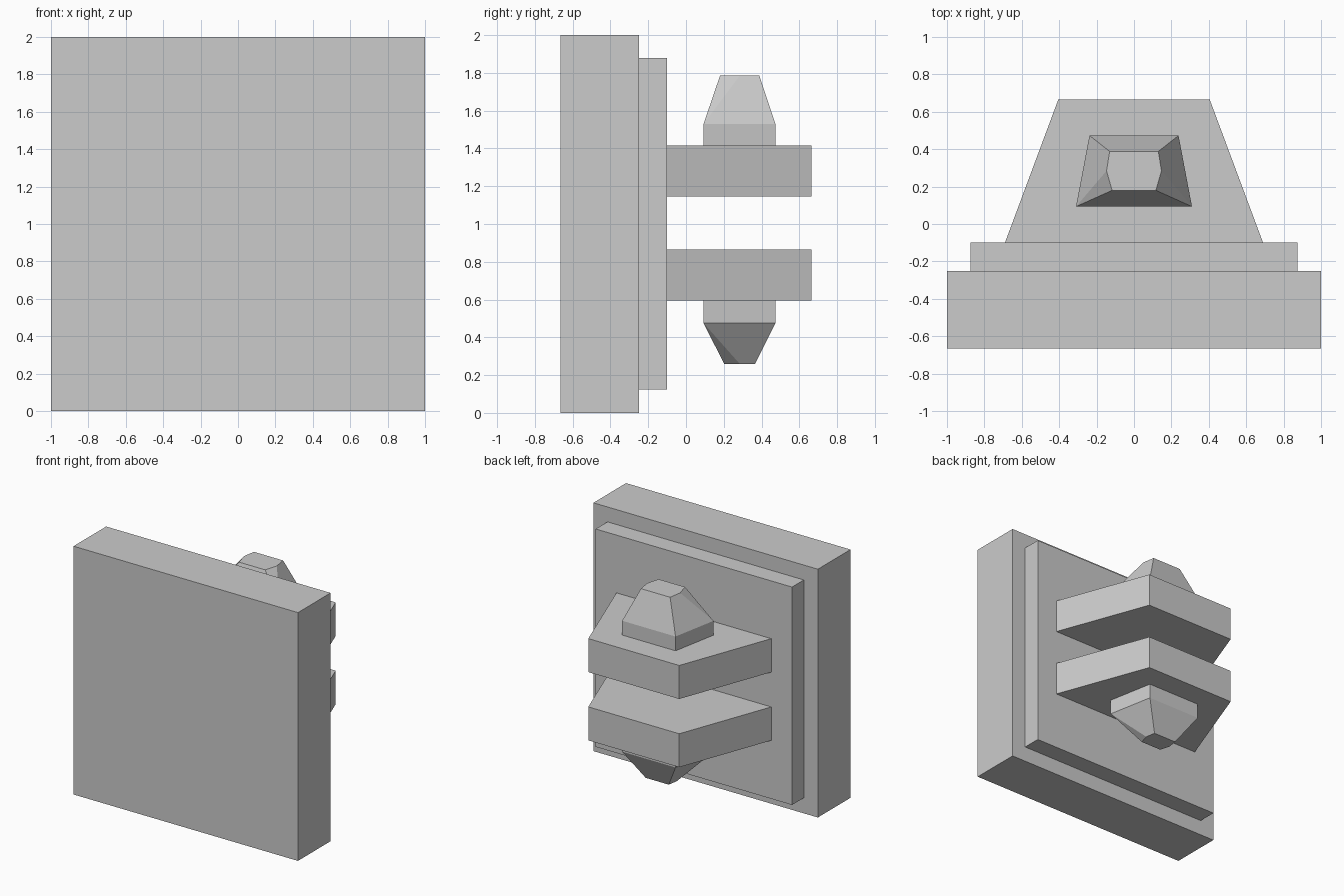
import bpy

if "Cube" in bpy.data.objects:
    bpy.data.objects.remove(bpy.data.objects["Cube"])


def make_mesh(name, verts, faces):
    mesh = bpy.data.meshes.new(name)
    mesh.from_pydata(verts, [], faces)
    mesh.update()
    obj = bpy.data.objects.new(name, mesh)
    bpy.context.collection.objects.link(obj)
    return obj


def prism(name, outline, z0, z1):
    """Extrude a counter-clockwise xy outline from z0 to z1."""
    n = len(outline)
    verts = [(x, y, z) for z in (z0, z1) for x, y in outline]
    faces = [tuple(reversed(range(n))), tuple(range(n, 2 * n))]
    faces += [(i, (i + 1) % n, n + (i + 1) % n, n + i) for i in range(n)]
    return make_mesh(name, verts, faces)


def trapezoid(front_x, back_x, y0, y1):
    return [(-front_x, y0), (front_x, y0), (back_x, y1), (-back_x, y1)]


def pin_end(name, z_base, z_shoulder, z_tip, scale):
    """Four-sided collar tapering to a six-sided flat tip."""
    base = trapezoid(0.31, 0.238, 0.093, 0.473)
    cy = 0.284
    tip = [(-0.117, -0.104), (0.117, -0.104), (0.147, 0.0),
           (0.13, 0.104), (-0.13, 0.104), (-0.147, 0.0)]
    verts = [(x, y, z) for z in (z_base, z_shoulder) for x, y in base]
    verts += [(x * scale, cy + y * scale, z_tip) for x, y in tip]
    faces = [(3, 2, 1, 0), (8, 9, 10, 11, 12, 13)]
    faces += [(i, (i + 1) % 4, 4 + (i + 1) % 4, 4 + i) for i in range(4)]
    # Front, right, back and left slopes
    faces += [(4, 5, 9, 8), (5, 10, 9), (5, 6, 11, 10),
              (6, 7, 12, 11), (7, 4, 13, 12), (4, 8, 13)]
    if z_tip < z_base:  # mirrored downwards, so flip the winding
        faces = [f[::-1] for f in faces]
    return make_mesh(name, verts, faces)


# Stepped mounting plate
prism("mounting_plate", trapezoid(1.0, 1.0, -0.665, -0.25), 0.0, 2.0)
prism("raised_plate", trapezoid(0.875, 0.875, -0.25, -0.10), 0.125, 1.88)

# Pair of tapered lugs
lug = trapezoid(0.69, 0.405, -0.10, 0.665)
for label, z0, z1 in (("lower", 0.595, 0.865), ("upper", 1.145, 1.415)):
    prism(label + "_lug", lug, z0, z1)

# Pin ends above and below the lugs
pin_end("upper_pin_end", 1.415, 1.53, 1.785, 1.0)
pin_end("lower_pin_end", 0.595, 0.475, 0.26, 0.79)
